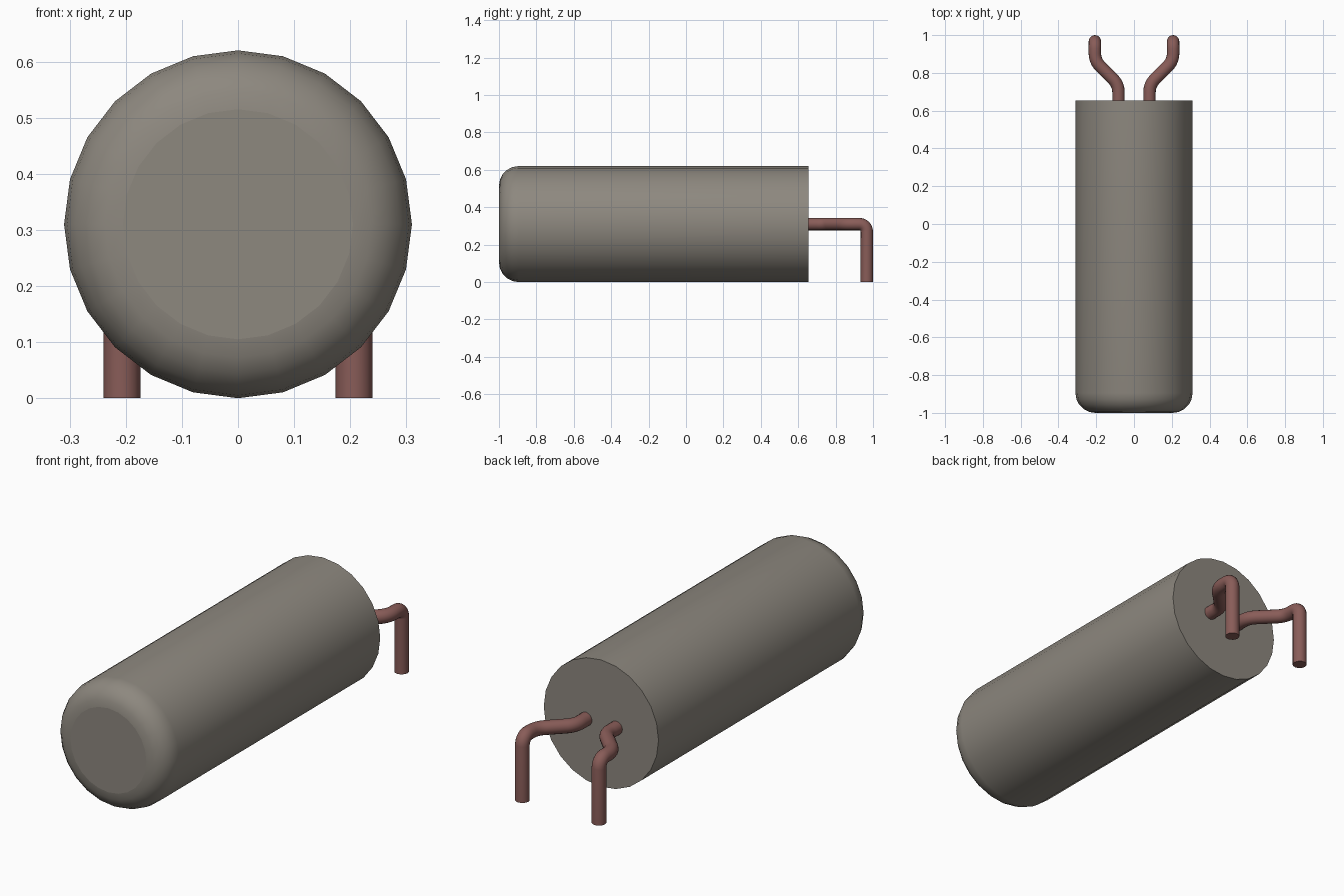
import bpy, bmesh, math
from mathutils import Vector

cube = bpy.data.objects.get("Cube")
if cube:
    bpy.data.objects.remove(cube, do_unlink=True)


def material(name, rgb):
    m = bpy.data.materials.new(name)
    m.use_nodes = True
    m.diffuse_color = (*rgb, 1)
    b = m.node_tree.nodes["Principled BSDF"]
    b.inputs["Base Color"].default_value = (*rgb, 1)
    b.inputs["Roughness"].default_value = 0.6
    return m


def finish(obj, mat, angle):
    bpy.ops.object.select_all(action='DESELECT')
    obj.select_set(True)
    bpy.context.view_layer.objects.active = obj
    if obj.type == 'CURVE':
        bpy.ops.object.convert(target='MESH')
        obj = bpy.context.view_layer.objects.active
    obj.data.materials.clear()
    obj.data.materials.append(mat)
    bpy.ops.object.shade_smooth_by_angle(angle=math.radians(angle))


grey = material("warm grey metal", (0.268, 0.246, 0.212))
copper = material("dull copper", (0.25, 0.108, 0.098))

R, SIDES, ROUND = 0.31, 24, 0.105
FRONT, BACK = -1.0, 0.655

# Can: rounded front rim, sharp flat back
profile = []
for i in range(6):
    a = math.pi / 2 * i / 5
    profile.append((R - ROUND + ROUND * math.sin(a), FRONT + ROUND - ROUND * math.cos(a)))
profile.append((R, BACK))

bm = bmesh.new()
rings = []
for r, y in profile:
    rings.append([bm.verts.new((r * math.cos(2 * math.pi * k / SIDES), y,
                                R + r * math.sin(2 * math.pi * k / SIDES)))
                  for k in range(SIDES)])
for a, b in zip(rings, rings[1:]):
    for k in range(SIDES):
        n = (k + 1) % SIDES
        bm.faces.new((a[k], a[n], b[n], b[k]))
bm.faces.new(rings[0])
bm.faces.new(rings[-1])
bmesh.ops.recalc_face_normals(bm, faces=bm.faces)
mesh = bpy.data.meshes.new("can_body")
bm.to_mesh(mesh)
bm.free()
can = bpy.data.objects.new("can_body", mesh)
bpy.context.collection.objects.link(can)
finish(can, grey, 30)
# Both end discs stay flat
for poly in mesh.polygons:
    if len(poly.vertices) == SIDES:
        poly.use_smooth = False


def rounded_path(corners, setback, steps=6):
    """Replace each inner corner of a path by an arc."""
    pts = [Vector(c) for c in corners]
    out = [pts[0]]
    for p, c, n in zip(pts, pts[1:], pts[2:]):
        d1, d2 = (p - c).normalized(), (n - c).normalized()
        bis = (d1 + d2).normalized()
        centre = c + bis * (setback / d1.dot(bis))
        u, v = c + d1 * setback - centre, c + d2 * setback - centre
        out += [centre + u.normalized().slerp(v.normalized(), i / steps) * u.length
                for i in range(steps + 1)]
    return out + [pts[-1]]


# Wire leads: splay outward, then bend down to the ground
for side, name in ((1, "left_lead"), (-1, "right_lead")):
    path = rounded_path([(side * 0.082, BACK - 0.02, R), (side * 0.082, 0.738, R),
                         (side * 0.207, 0.863, R), (side * 0.207, 0.967, R),
                         (side * 0.207, 0.967, 0)], 0.04)
    cu = bpy.data.curves.new(name, 'CURVE')
    cu.dimensions = '3D'
    cu.bevel_depth = 0.033
    cu.bevel_resolution = 6
    cu.use_fill_caps = True
    sp = cu.splines.new('POLY')
    sp.points.add(len(path) - 1)
    for pt, co in zip(sp.points, path):
        pt.co = (*co, 1)
    lead = bpy.data.objects.new(name, cu)
    bpy.context.collection.objects.link(lead)
    finish(lead, copper, 40)
